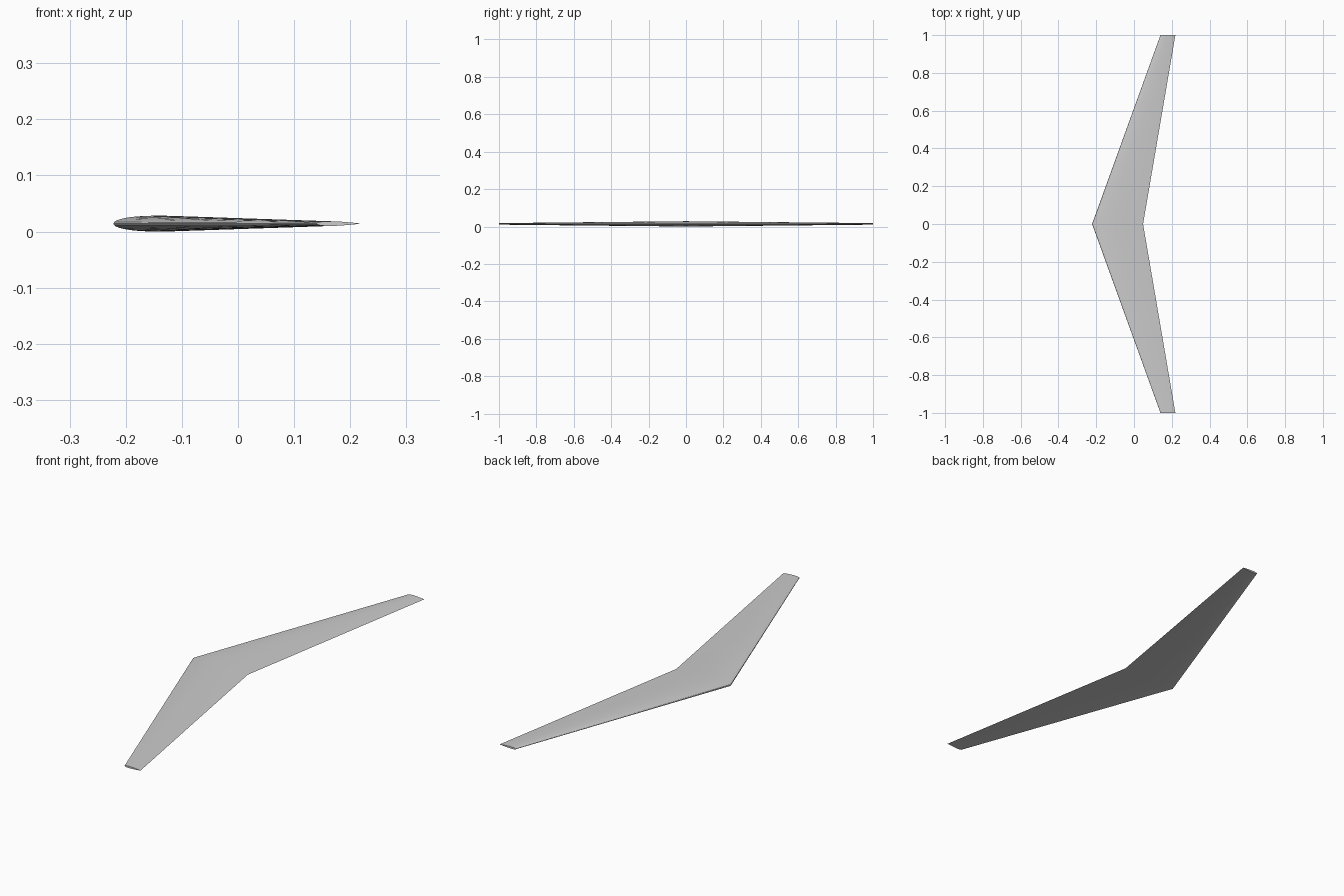
import bpy, bmesh, math

cube = bpy.data.objects.get("Cube")
if cube:
    bpy.data.objects.remove(cube, do_unlink=True)

# Plain grey skin
grey = bpy.data.materials.new("light_grey")
grey.use_nodes = True
COLOUR = (0.6, 0.6, 0.6, 1)
grey.diffuse_color = COLOUR
grey.node_tree.nodes["Principled BSDF"].inputs["Base Color"].default_value = COLOUR

THICKNESS = 0.105   # share of the chord
STEPS = 24          # points along each side of the aerofoil
MID_Z = 0.0142


def half_thickness(t):
    """Symmetric aerofoil: half thickness at chord fraction t, sharp at the tail."""
    return 5 * THICKNESS * (0.2969 * math.sqrt(t) - 0.126 * t - 0.3516 * t**2
                            + 0.2843 * t**3 - 0.1036 * t**4)


def section(bm, y, nose, tail):
    """Closed loop of vertices: tail to nose over the top, back underneath."""
    chord = tail - nose
    loop = []
    for i in range(2 * STEPS):
        a = math.pi * i / STEPS
        t = (1 + math.cos(a)) / 2
        side = 1 if i <= STEPS else -1
        z = MID_Z + side * chord * half_thickness(t)
        loop.append(bm.verts.new((nose + chord * t, y, z)))
    return loop


# Swept wing: tip, root and opposite tip joined by straight lofts
bm = bmesh.new()
stations = [section(bm, -1, 0.14, 0.219),
            section(bm, 0, -0.222, 0.048),
            section(bm, 1, 0.14, 0.219)]
for near, far in zip(stations, stations[1:]):
    for i in range(len(near)):
        j = (i + 1) % len(near)
        bm.faces.new((near[i], near[j], far[j], far[i]))

# Flat wing tips
bm.faces.new(stations[0])
bm.faces.new(stations[-1])
bmesh.ops.recalc_face_normals(bm, faces=bm.faces)

mesh = bpy.data.meshes.new("swept_wing")
bm.to_mesh(mesh)
bm.free()
mesh.materials.append(grey)
wing = bpy.data.objects.new("swept_wing", mesh)
bpy.context.collection.objects.link(wing)

# Smooth skin with crisp tips and trailing edge
bpy.ops.object.select_all(action="DESELECT")
wing.select_set(True)
bpy.context.view_layer.objects.active = wing
bpy.ops.object.shade_smooth_by_angle(angle=math.radians(30))
